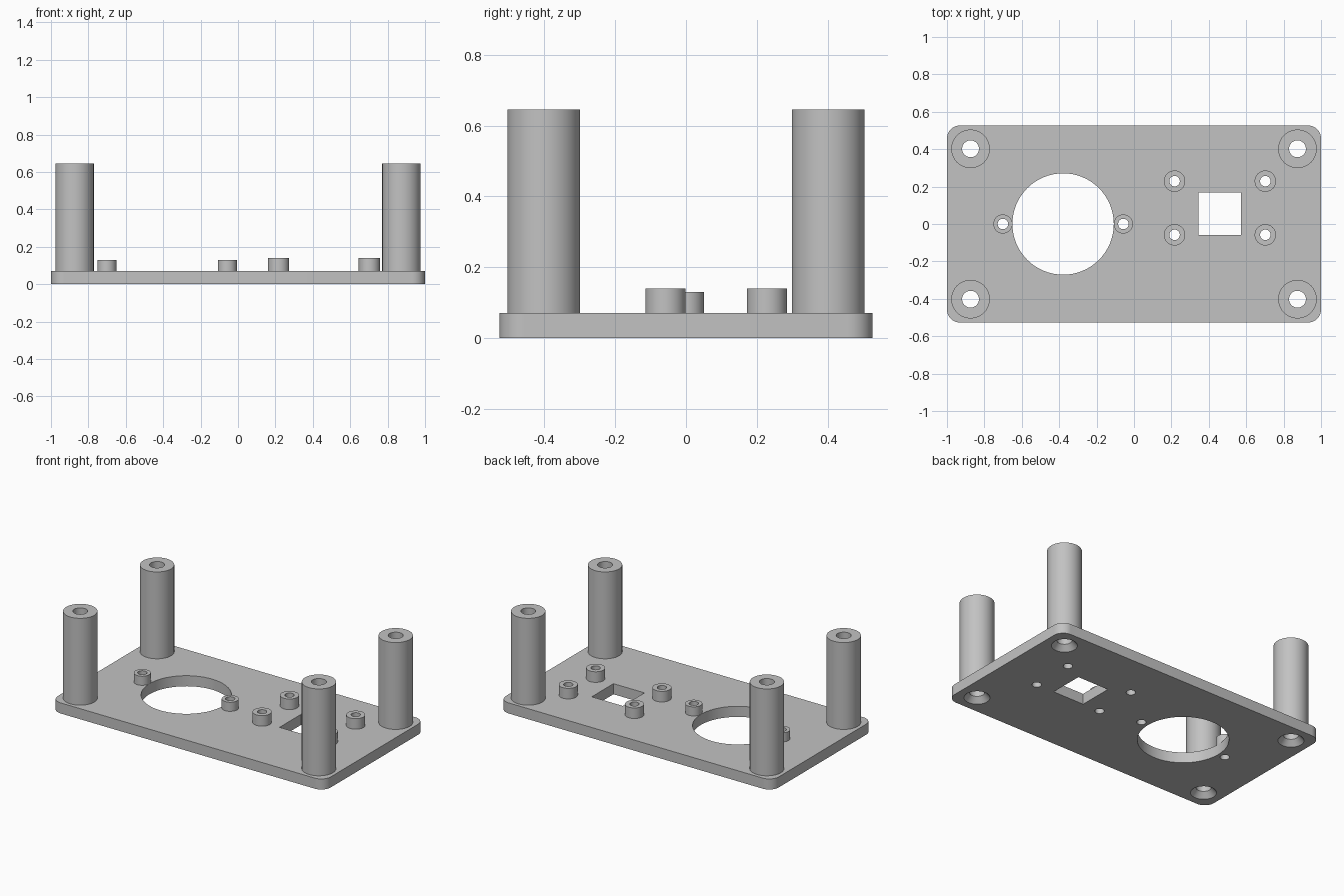
import bpy
import bmesh
from math import cos, sin, pi, radians
from mathutils import Matrix, Vector

if "Cube" in bpy.data.objects:
    bpy.data.objects.remove(bpy.data.objects["Cube"])

grey = bpy.data.materials.new("plain grey")
grey.use_nodes = True
colour = (0.54, 0.54, 0.54, 1)
grey.diffuse_color = colour
grey.node_tree.nodes["Principled BSDF"].inputs["Base Color"].default_value = colour

THICK = 0.07
SEGMENTS = 64


def add_lathe(bm, profile, x, y, closed=False):
    """Revolve (radius, height) points about a vertical axis at x, y."""
    rings = []
    for r, z in profile:
        rings.append([bm.verts.new((x + r * cos(2 * pi * i / SEGMENTS),
                                    y + r * sin(2 * pi * i / SEGMENTS), z))
                      for i in range(SEGMENTS)])
    for low, high in zip(rings, rings[1:]):
        for i in range(SEGMENTS):
            j = (i + 1) % SEGMENTS
            bm.faces.new((low[i], low[j], high[j], high[i]))
    if closed:
        bm.faces.new(rings[0][::-1])
        bm.faces.new(rings[-1])


def make_object(name, bm):
    mesh = bpy.data.meshes.new(name)
    bm.to_mesh(mesh)
    bm.free()
    mesh.materials.append(grey)
    obj = bpy.data.objects.new(name, mesh)
    bpy.context.collection.objects.link(obj)
    return obj


def select_only(obj):
    bpy.ops.object.select_all(action='DESELECT')
    obj.select_set(True)
    bpy.context.view_layer.objects.active = obj


def smooth(obj):
    select_only(obj)
    bpy.ops.object.shade_smooth_by_angle(angle=radians(30))


def tube(name, x, y, outer, inner, top):
    bm = bmesh.new()
    add_lathe(bm, [(outer, THICK), (outer, top), (inner, top), (inner, THICK)], x, y)
    smooth(make_object(name, bm))


def add_box(bm, size, centre):
    matrix = Matrix.Translation(Vector(centre)) @ Matrix.Diagonal((*size, 1))
    return bmesh.ops.create_cube(bm, size=1, matrix=matrix)["verts"]


# Part positions
posts = [(sx * 0.874, sy * 0.402) for sx in (-1, 1) for sy in (-1, 1)]
ring_x = -0.379
ring_bosses = [(ring_x + s * 0.322, 0) for s in (-1, 1)]
square_bosses = [(x, y) for x in (0.217, 0.702) for y in (-0.058, 0.229)]

# Base plate with rounded corners
bm = bmesh.new()
add_box(bm, (2, 1.054, THICK), (0, 0, THICK / 2))
uprights = [e for e in bm.edges if abs(e.verts[0].co.z - e.verts[1].co.z) > 0.01]
bmesh.ops.bevel(bm, geom=uprights, offset=0.07, segments=12, profile=0.5,
                affect='EDGES')
plate = make_object("base_plate", bm)

# Cutter: round opening, square window, screw holes and countersinks
bm = bmesh.new()
low, high = -0.05, THICK + 0.05
add_lathe(bm, [(0.271, low), (0.271, high)], ring_x, 0, True)
add_box(bm, (0.227, 0.227, 0.3), (0.458, 0.056, 0))
for x, y in ring_bosses + square_bosses:
    add_lathe(bm, [(0.028, low), (0.028, high)], x, y, True)
for x, y in posts:
    add_lathe(bm, [(0.077, low), (0.077, 0), (0.045, 0.035), (0.045, high)], x, y, True)
bmesh.ops.recalc_face_normals(bm, faces=bm.faces)
cutter = make_object("hole_cutter", bm)
cutter.hide_render = True

cut = plate.modifiers.new("holes", 'BOOLEAN')
cut.operation = 'DIFFERENCE'
cut.solver = 'EXACT'
cut.object = cutter
select_only(plate)
bpy.ops.object.modifier_apply(modifier=cut.name)
bpy.data.objects.remove(cutter)
smooth(plate)

# Corner posts and small screw bosses
for i, (x, y) in enumerate(posts):
    tube(f"corner_post_{i + 1}", x, y, 0.103, 0.045, 0.645)
for i, (x, y) in enumerate(ring_bosses):
    tube(f"opening_boss_{i + 1}", x, y, 0.051, 0.028, 0.13)
for i, (x, y) in enumerate(square_bosses):
    tube(f"window_boss_{i + 1}", x, y, 0.057, 0.028, 0.14)
